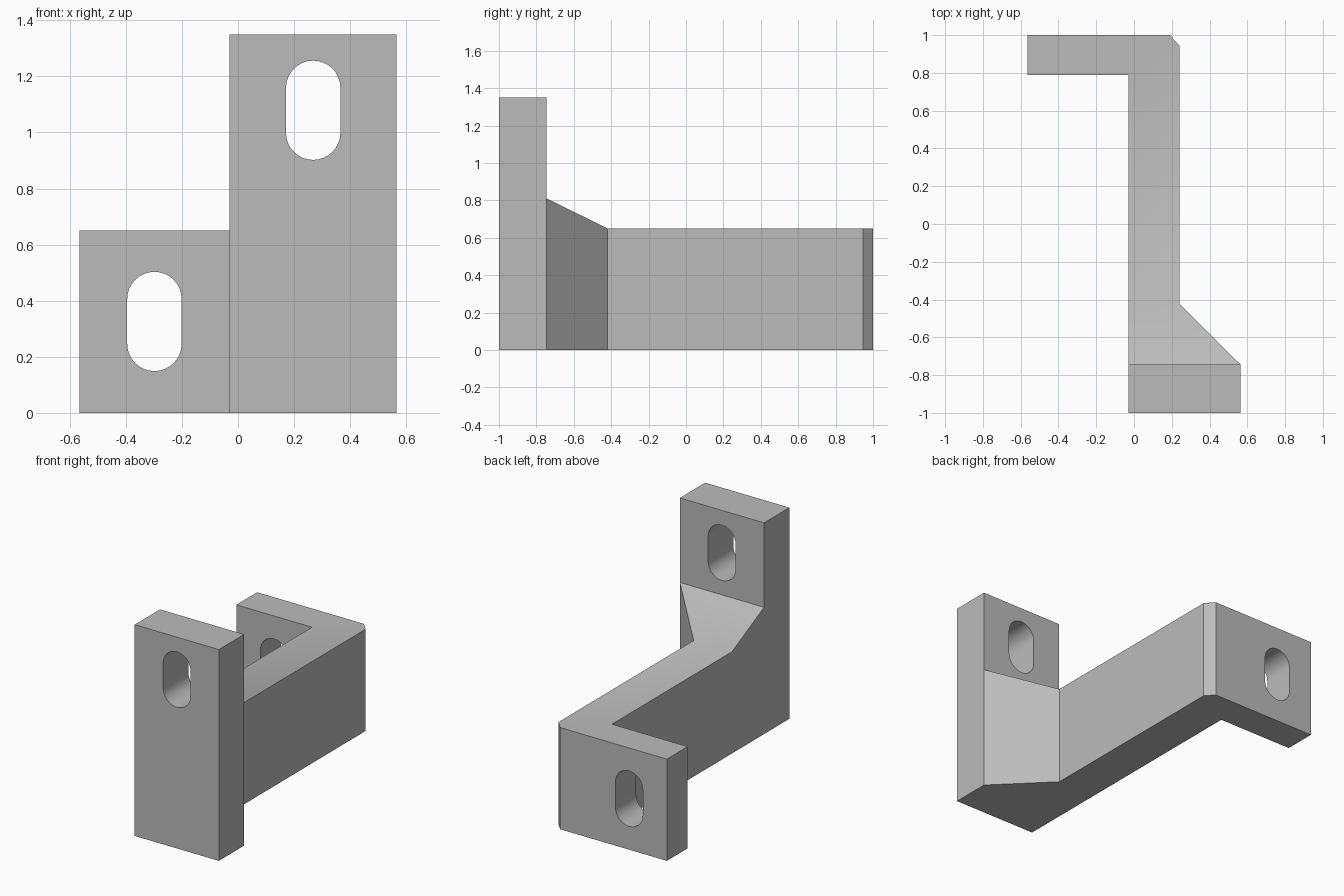
import bpy
import bmesh
from math import pi, sin, cos, radians

cube = bpy.data.objects.get("Cube")
if cube:
    bpy.data.objects.remove(cube, do_unlink=True)

grey = bpy.data.materials.new("bare grey")
grey.use_nodes = True
colour = (0.5, 0.5, 0.5, 1)
grey.diffuse_color = colour
grey.node_tree.nodes["Principled BSDF"].inputs["Base Color"].default_value = colour

FRONT, INNER, OUTER = -1.0, -0.03, 0.24     # plate front, arm sides
PLATE_BACK, GUSSET_END = -0.745, -0.42
SIDE, LOW, HIGH = 0.565, 0.65, 1.35


def prism(name, outline, height):
    """Extrude a plan outline upward; height is a function of y."""
    bm = bmesh.new()
    low = [bm.verts.new((x, y, 0)) for x, y in outline]
    top = [bm.verts.new((x, y, height(y))) for x, y in outline]
    bm.faces.new(low)
    bm.faces.new(top)
    for i in range(len(low)):
        j = (i + 1) % len(low)
        bm.faces.new((low[i], low[j], top[j], top[i]))
    return finish(name, bm)


def finish(name, bm):
    bmesh.ops.recalc_face_normals(bm, faces=bm.faces)
    mesh = bpy.data.meshes.new(name)
    bm.to_mesh(mesh)
    bm.free()
    mesh.materials.append(grey)
    obj = bpy.data.objects.new(name, mesh)
    bpy.context.collection.objects.link(obj)
    return obj


def slot_cutter(name, x, y, z, radius=0.097, half=0.08, steps=16):
    """Upright rounded slot running front to back."""
    bm = bmesh.new()
    ring = []
    for side, start in ((1, 0), (-1, pi)):
        for i in range(steps + 1):
            a = start + pi * i / steps
            ring.append(bm.verts.new((x + radius * cos(a), y - 0.25,
                                      z + side * half + radius * sin(a))))
    face = bm.faces.new(ring)
    new = bmesh.ops.extrude_face_region(bm, geom=[face])["geom"]
    bmesh.ops.translate(bm, vec=(0, 0.5, 0),
                        verts=[v for v in new if isinstance(v, bmesh.types.BMVert)])
    return finish(name, bm)


def combine(target, other, operation):
    mod = target.modifiers.new(operation.lower(), 'BOOLEAN')
    mod.operation, mod.object, mod.solver = operation, other, 'EXACT'
    bpy.context.view_layer.objects.active = target
    bpy.ops.object.modifier_apply(modifier=mod.name)
    bpy.data.objects.remove(other, do_unlink=True)


# Tall front plate
bracket = prism("offset_bracket", [(INNER, FRONT), (SIDE, FRONT),
                                   (SIDE, PLATE_BACK), (INNER, PLATE_BACK)],
                lambda y: HIGH)

# Flared gusset with sloping top
gusset = prism("gusset", [(INNER, PLATE_BACK), (SIDE, PLATE_BACK),
                          (OUTER, GUSSET_END), (INNER, GUSSET_END)],
               lambda y: 0.81 if y < -0.6 else LOW)

# Long arm with rear foot and chamfered corner
arm = prism("arm_and_foot", [(INNER, GUSSET_END), (OUTER, GUSSET_END),
                             (OUTER, 0.945), (0.19, 1), (-SIDE, 1),
                             (-SIDE, 0.79), (INNER, 0.79)],
            lambda y: LOW)

combine(bracket, gusset, 'UNION')
combine(bracket, arm, 'UNION')

# Mounting slots
combine(bracket, slot_cutter("plate_slot", 0.268, -0.87, 1.079), 'DIFFERENCE')
combine(bracket, slot_cutter("foot_slot", -0.298, 0.895, 0.326), 'DIFFERENCE')

# Merge coplanar faces and shade softly over shallow angles
bm = bmesh.new()
bm.from_mesh(bracket.data)
bmesh.ops.remove_doubles(bm, verts=bm.verts, dist=0.0005)
bmesh.ops.dissolve_limit(bm, angle_limit=radians(1), verts=bm.verts, edges=bm.edges)
bm.to_mesh(bracket.data)
bm.free()
bracket.select_set(True)
bpy.context.view_layer.objects.active = bracket
bpy.ops.object.shade_smooth_by_angle(angle=radians(30))
